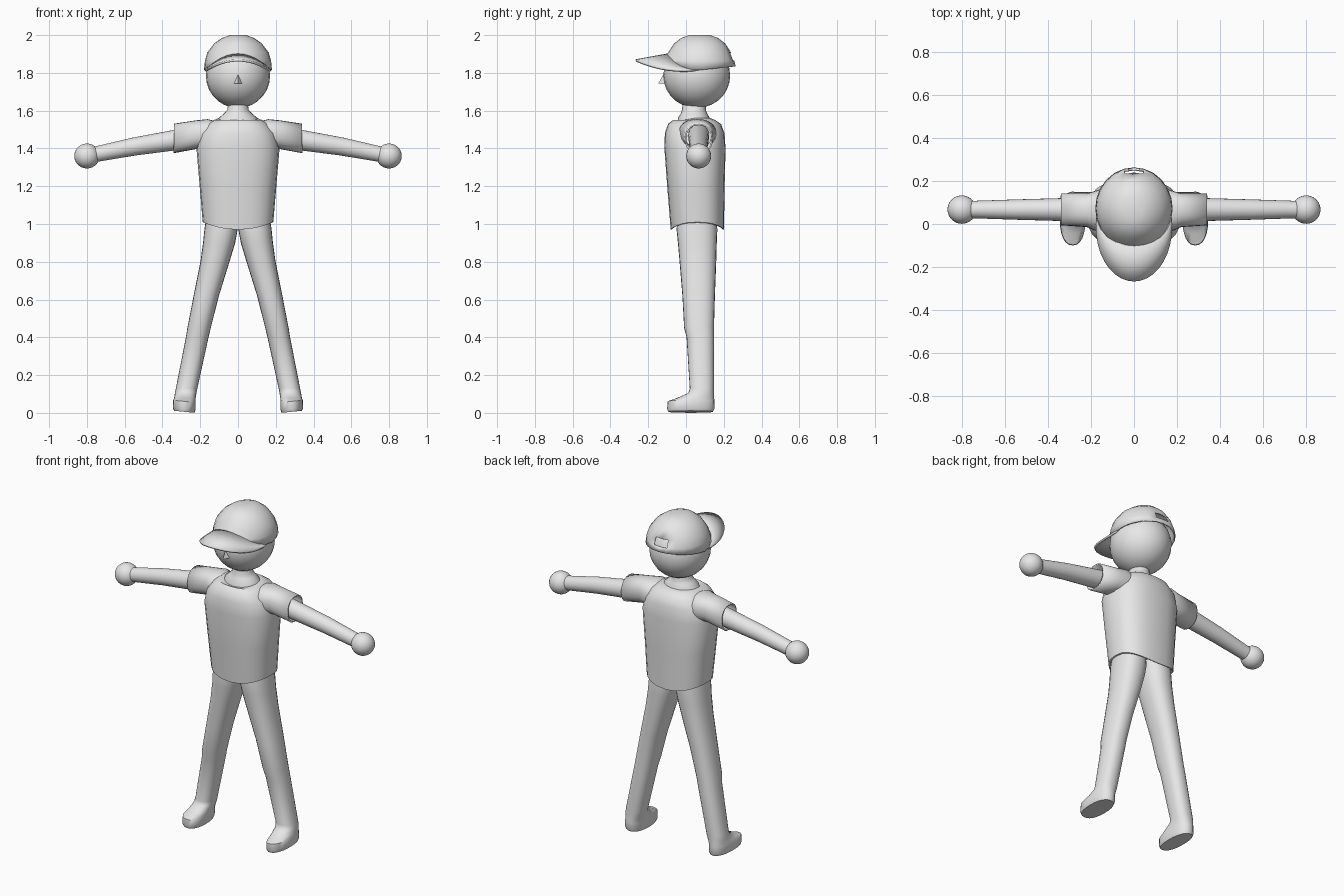
import bpy, bmesh, math
from mathutils import Vector

if "Cube" in bpy.data.objects:
    bpy.data.objects.remove(bpy.data.objects["Cube"])

grey = bpy.data.materials.new("plain grey")
grey.diffuse_color = (0.8, 0.8, 0.8, 1)
grey.use_nodes = True
grey.node_tree.nodes["Principled BSDF"].inputs["Base Color"].default_value = grey.diffuse_color
N = 24


def finish(name, bm, angle=40, thickness=0):
    bmesh.ops.recalc_face_normals(bm, faces=bm.faces)
    me = bpy.data.meshes.new(name)
    bm.to_mesh(me)
    bm.free()
    ob = bpy.data.objects.new(name, me)
    bpy.context.collection.objects.link(ob)
    me.materials.append(grey)
    if thickness:
        mod = ob.modifiers.new("thickness", 'SOLIDIFY')
        mod.thickness = thickness
        mod.offset = -1
    bpy.ops.object.select_all(action='DESELECT')
    ob.select_set(True)
    bpy.context.view_layer.objects.active = ob
    bpy.ops.object.shade_smooth_by_angle(angle=math.radians(angle))
    return ob


def ring(c, u, v, ru, rv, power=2.0):
    """Rounded outline around c in the plane of u and v."""
    pts = []
    for i in range(N):
        a = 2 * math.pi * i / N
        co, si = math.cos(a), math.sin(a)
        x = math.copysign(abs(co) ** (2 / power), co) * ru
        y = math.copysign(abs(si) ** (2 / power), si) * rv
        pts.append(Vector(c) + Vector(u) * x + Vector(v) * y)
    return pts


def flat(z, cx, cy, rx, ry, power=2.0):
    return ring((cx, cy, z), (1, 0, 0), (0, 1, 0), rx, ry, power)


def loft(rings, start=True, end=True):
    bm = bmesh.new()
    vs = [[bm.verts.new(p) for p in r] for r in rings]
    for a, b in zip(vs, vs[1:]):
        n = len(a)
        for i in range(n):
            j = (i + 1) % n
            bm.faces.new((a[i], a[j], b[j], b[i]))
    if start:
        bm.faces.new(vs[0][::-1])
    if end:
        bm.faces.new(vs[-1])
    return bm


def ball(name, c, r):
    bm = bmesh.new()
    bmesh.ops.create_uvsphere(bm, u_segments=N, v_segments=14, radius=1)
    for v in bm.verts:
        v.co = Vector((v.co.x * r[0] + c[0], v.co.y * r[1] + c[1], v.co.z * r[2] + c[2]))
    return finish(name, bm, 60)


# Shirt body: recessed underside, waved hem, rounded shoulders
body = [(1.04, .06, .15, .11), (.99, .06, .180, .136), (.99, .06, .187, .141),
        (1.2, .0525, .203, .152), (1.4, .0475, .22, .162), (1.48, .046, .2, .158),
        (1.53, .045, .16, .14), (1.55, .043, .128, .112), (1.56, .042, .105, .088)]
rings = [flat(z, 0, cy, rx, ry, 2.5) for z, cy, rx, ry in body]
for r in rings[1:3]:
    for p in r:
        p.z += .04 * (abs(p.x) / .187) ** 2 - .02
for p in rings[-1]:
    if p.y < .04:
        p.z -= .018 * (.04 - p.y) / .086
finish("shirt", loft(rings), 45)

# Neck
neck = [(1.52, .042, .112, .09), (1.562, .042, .102, .084), (1.585, .042, .074, .07),
        (1.605, .042, .056, .063), (1.66, .045, .05, .06)]
finish("neck", loft([flat(z, 0, cy, rx, ry) for z, cy, rx, ry in neck]), 50)

# Head and nose
ball("head", (0, .057, 1.785), (.17, .177, .171))
bm = bmesh.new()
a, b, c, d = [bm.verts.new(p) for p in
              ((-.022, -.11, 1.745), (.022, -.11, 1.745), (0, -.146, 1.745), (0, -.11, 1.81))]
for f in ((a, b, c), (a, c, d), (c, b, d), (b, a, d)):
    bm.faces.new(f)
finish("nose", bm, 30)

# Cap crown: rim rises over the forehead, with a strap opening at the back
crown = [(1.82, .18, .191), (1.865, .175, .184), (1.907, .163, .167),
         (1.955, .127, .136), (1.985, .085, .097), (2.0, .042, .055)]
rings = [flat(z, 0, .072, rx, ry) for z, rx, ry in crown]
for p, q in zip(rings[0], rings[1]):
    if p.y < .07:
        p.z = 1.815 + .065 * max(0, 1 - (p.x / .18) ** 2)
        q.z = max(q.z, p.z + .008)
    else:
        p.z = 1.815 + .02 * (p.y - .07) / .19
bm = loft(rings, start=False)
hole = []
for f in bm.faces:
    m = f.calc_center_median()
    if m.y > .2 and abs(m.x) < .04 and 1.865 < m.z < 1.907:
        hole.append(f)
bmesh.ops.delete(bm, geom=hole, context='FACES')
finish("cap_crown", bm, 45, .008)

# Cap brim: curved sheet from crown to outer edge
bm = bmesh.new()
cols = []
for i in range(19):
    t = math.radians(-90 + 10 * i)
    s, k = math.sin(t), max(0, math.cos(t))
    inner = Vector((.172 * s, .07 - .172 * k, 1.902 - .082 * s * s))
    outer = Vector((.178 * s, -.267 * k ** .93, 1.872 - .058 * s * s))
    cols.append([bm.verts.new(inner.lerp(outer, f)) for f in (0, .5, 1)])
for p, q in zip(cols, cols[1:]):
    for j in range(2):
        bm.faces.new((p[j], p[j + 1], q[j + 1], q[j]))
bmesh.ops.recalc_face_normals(bm, faces=bm.faces)
if sum(f.normal.z for f in bm.faces) < 0:
    bmesh.ops.reverse_faces(bm, faces=bm.faces)
finish("cap_brim", bm, 45, .012)

# Leg and shoe profile: height, centre x, centre y, half width, half depth
leg = [(0, .285, .025, .054, .118), (.015, .285, .025, .06, .125), (.055, .284, .027, .059, .124),
       (.08, .281, .052, .057, .097), (.105, .277, .08, .057, .068), (.13, .272, .084, .057, .064),
       (.40, .216, .076, .06, .073), (.45, .206, .069, .062, .079), (.62, .168, .067, .067, .086),
       (.8, .122, .063, .077, .097), (.9, .1, .06, .085, .103), (.97, .09, .058, .088, .108),
       (1.06, .085, .058, .08, .1)]

for side, s in (("left", 1), ("right", -1)):
    rings = [flat(z, s * cx, cy, rx, ry, 2.3) for z, cx, cy, rx, ry in leg]
    for r in rings[:3]:
        for p in r:
            p.z += max(0, .1 * (abs(p.x) - .225))
    finish(side + "_leg", loft(rings), 50)

    # Short open sleeve
    sleeve = [(.10, 1.47, .06, .075, .07), (.16, 1.475, .06, .1, .08),
              (.22, 1.473, .064, .078, .076), (.34, 1.453, .068, .074, .078)]
    rings = [ring((s * x, y, z), (0, 1, 0), (0, 0, 1), ry, rz, 2.3)
             for x, z, y, ry, rz in sleeve]
    finish(side + "_sleeve", loft(rings, end=False), 45, .008)

    # Tapered arm
    arm = [(.18, 1.47, .056), (.34, 1.443, .053), (.55, 1.41, .047), (.73, 1.374, .041),
           (.78, 1.364, .04)]
    rings = [ring((s * x, .067, z), (0, 1, 0), (s * .18, 0, 1), r, r) for x, z, r in arm]
    finish(side + "_arm", loft(rings), 45)

    ball(side + "_hand", (s * .8, .067, 1.36), (.067, .066, .066))
